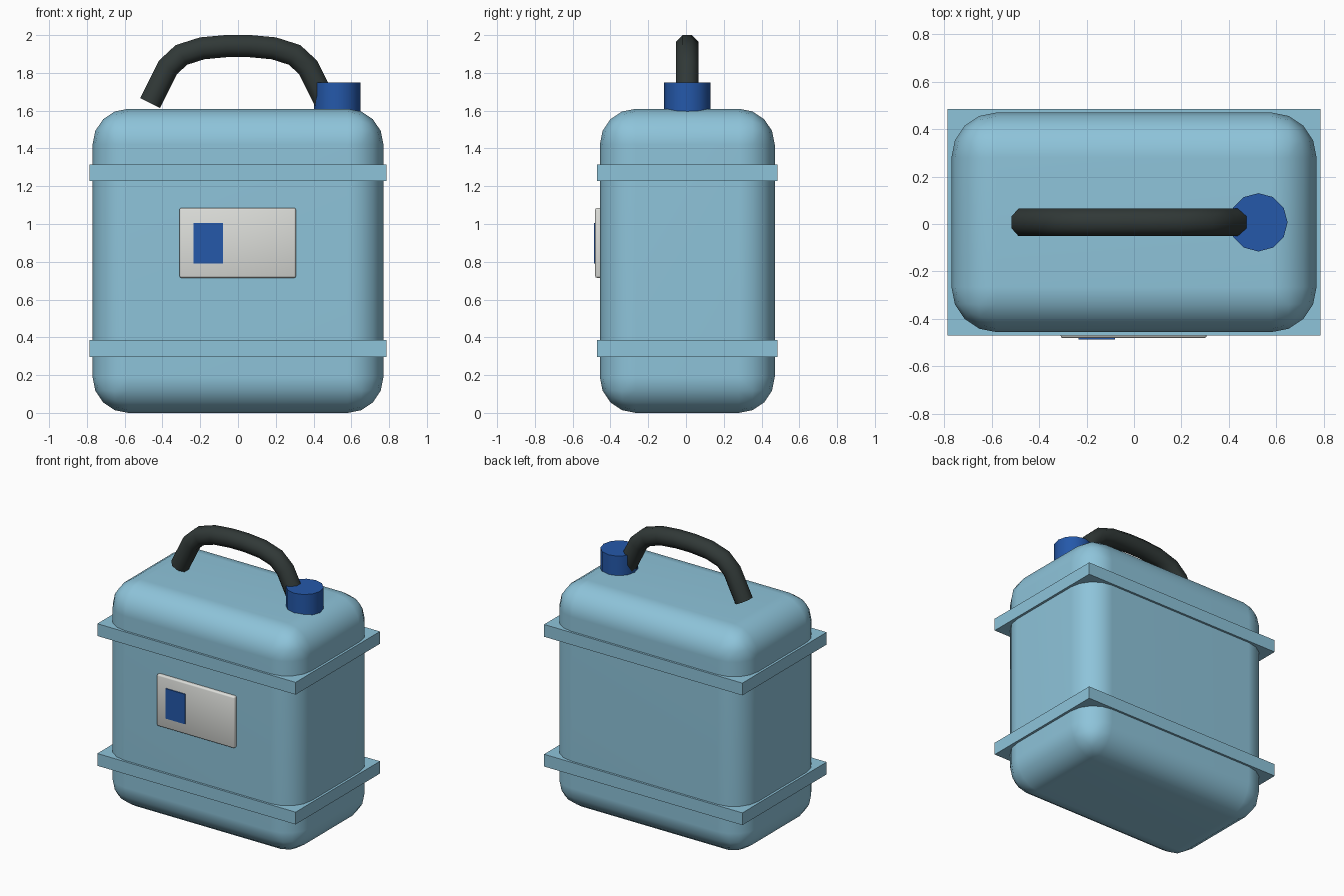
import bpy, bmesh, math
from mathutils import Vector, Matrix

default = bpy.data.objects.get("Cube")
if default:
    bpy.data.objects.remove(default)

CY = 0.007  # depth centre of the container


def material(name, rgb):
    m = bpy.data.materials.new(name)
    m.use_nodes = True
    m.diffuse_color = (*rgb, 1)
    m.node_tree.nodes["Principled BSDF"].inputs["Base Color"].default_value = (*rgb, 1)
    return m


light_blue = material("light blue plastic", (0.27, 0.55, 0.70))
dark_blue = material("dark blue", (0.018, 0.098, 0.40))
off_white = material("off white", (0.72, 0.73, 0.70))
charcoal = material("charcoal rubber", (0.03, 0.04, 0.038))


def finish(name, bm, mat, smooth=None):
    bmesh.ops.recalc_face_normals(bm, faces=bm.faces)
    mesh = bpy.data.meshes.new(name)
    bm.to_mesh(mesh)
    bm.free()
    mesh.materials.append(mat)
    ob = bpy.data.objects.new(name, mesh)
    bpy.context.collection.objects.link(ob)
    if smooth:
        bpy.ops.object.select_all(action="DESELECT")
        ob.select_set(True)
        bpy.context.view_layer.objects.active = ob
        bpy.ops.object.shade_smooth_by_angle(angle=math.radians(smooth))
    return ob


def box(name, low, high, mat, bevel=0, segments=1, smooth=None):
    low, high = Vector(low), Vector(high)
    bm = bmesh.new()
    bmesh.ops.create_cube(bm, size=1)
    bmesh.ops.scale(bm, vec=high - low, verts=bm.verts)
    bmesh.ops.translate(bm, vec=(low + high) / 2, verts=bm.verts)
    if bevel:
        bmesh.ops.bevel(bm, geom=bm.edges[:], offset=bevel, segments=segments,
                        profile=0.5, affect="EDGES")
    return finish(name, bm, mat, smooth)


# Rounded container
body = box("container_body", (-0.77, CY - 0.463, 0), (0.77, CY + 0.463, 1.61),
           light_blue, 0.19, 4, 40)
weighted = body.modifiers.new("even_shading", "WEIGHTED_NORMAL")
weighted.keep_sharp = True

# Square bands around the container
for name, z in (("lower_band", 0.297), ("upper_band", 1.228)):
    box(name, (-0.787, CY - 0.478, z), (0.787, CY + 0.478, z + 0.088), light_blue)

# Front label with a printed block
box("label", (-0.31, -0.481, 0.715), (0.307, -0.44, 1.085), off_white, 0.01, 2, 50)
box("label_block", (-0.235, -0.488, 0.79), (-0.08, -0.48, 1.005), dark_blue)

# Screw cap
bm = bmesh.new()
bmesh.ops.create_cone(bm, cap_ends=True, segments=12, radius1=0.123, radius2=0.123,
                      depth=0.17, matrix=Matrix.Translation((0.525, CY, 1.665)))
finish("screw_cap", bm, dark_blue, 40)

# Arched handle: octagonal tube with mitred rings along a mirrored path
half = [(0.465, 1.64), (0.37, 1.83), (0.30, 1.895), (0.19, 1.93), (0.06, 1.942)]
path = [Vector((-x, 0, z)) for x, z in half]
path += [Vector((x, 0, z)) for x, z in reversed(half)]
sides, radius = 8, 0.0635
bm = bmesh.new()
rings = []
for i, p in enumerate(path):
    before = (p - path[max(i - 1, 0)]).normalized()
    after = (path[min(i + 1, len(path) - 1)] - p).normalized()
    tangent = (before + after).normalized()
    normal = Vector((-tangent.z, 0, tangent.x))
    mitre = 1 / tangent.dot(after if after.length else before)
    ring = []
    for k in range(sides):
        a = math.tau * (k + 0.5) / sides
        offset = normal * math.cos(a) * radius * mitre
        ring.append(bm.verts.new(p + offset + Vector((0, CY + math.sin(a) * radius, 0))))
    rings.append(ring)
for a, b in zip(rings, rings[1:]):
    for k in range(sides):
        n = (k + 1) % sides
        bm.faces.new((a[k], a[n], b[n], b[k]))
bm.faces.new(rings[0])
bm.faces.new(rings[-1])
finish("handle", bm, charcoal, 60)
